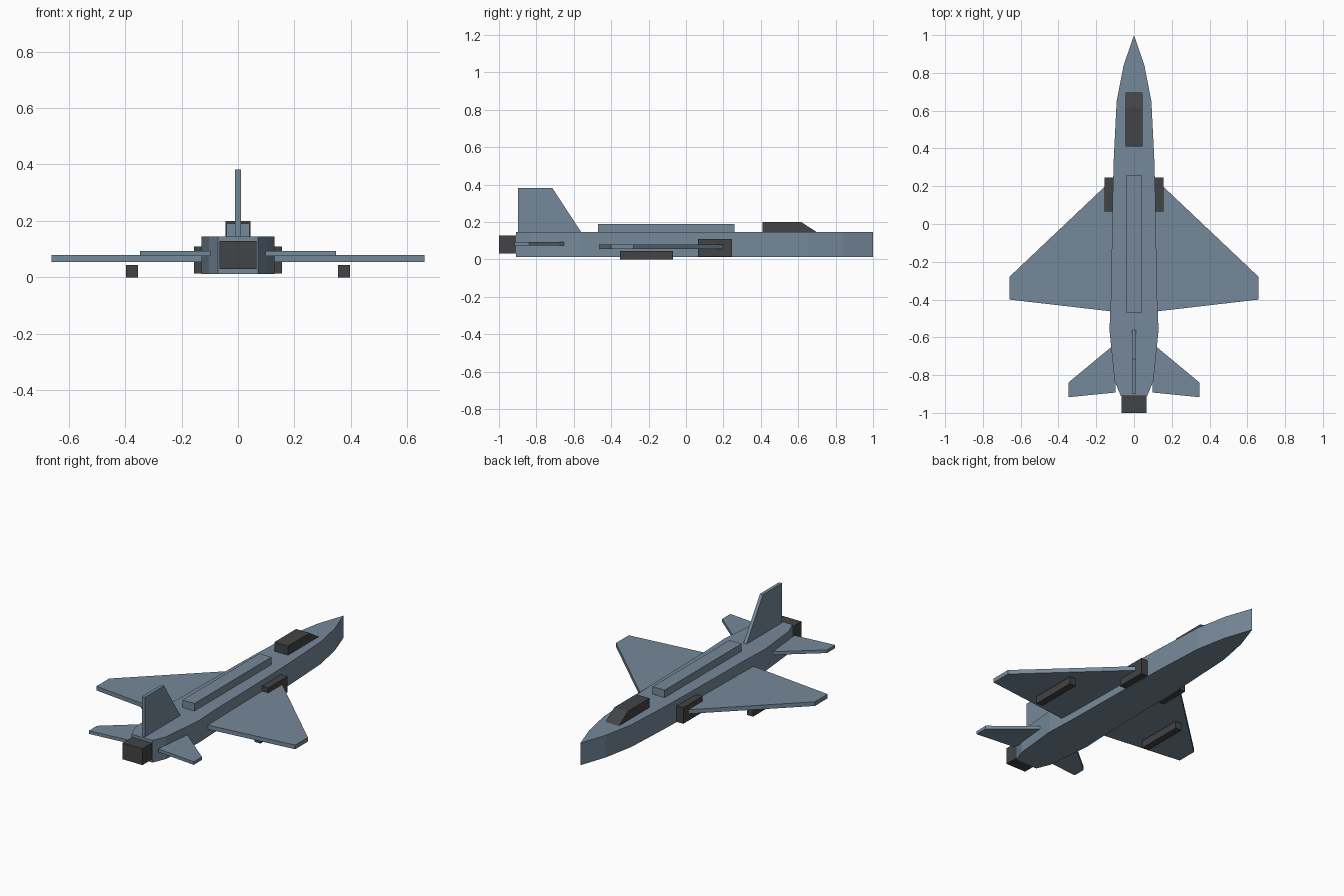
import bpy, bmesh
from mathutils import Vector

if "Cube" in bpy.data.objects:
    bpy.data.objects.remove(bpy.data.objects["Cube"])


def material(name, rgb):
    m = bpy.data.materials.new(name)
    m.diffuse_color = (*rgb, 1)
    m.use_nodes = True
    m.node_tree.nodes["Principled BSDF"].inputs["Base Color"].default_value = m.diffuse_color
    return m


blue = material("blue_grey", (0.18, 0.25, 0.32))
dark = material("dark_grey", (0.055, 0.057, 0.06))


def prism(name, points, axis, low, high, mat):
    """Extrude an outline along z (points are x, y) or x (points are y, z)."""
    def place(p, d):
        return Vector((p[0], p[1], d)) if axis == "z" else Vector((d, p[0], p[1]))
    bm = bmesh.new()
    a = [bm.verts.new(place(p, low)) for p in points]
    b = [bm.verts.new(place(p, high)) for p in points]
    bm.faces.new(a)
    bm.faces.new(b)
    for i in range(len(points)):
        j = (i + 1) % len(points)
        bm.faces.new((a[i], a[j], b[j], b[i]))
    bmesh.ops.recalc_face_normals(bm, faces=bm.faces)
    mesh = bpy.data.meshes.new(name)
    bm.to_mesh(mesh)
    bm.free()
    mesh.materials.append(mat)
    obj = bpy.data.objects.new(name, mesh)
    bpy.context.collection.objects.link(obj)
    return obj


def box(name, x, y, z, mat):
    return prism(name, [(x[0], y[0]), (x[1], y[0]), (x[1], y[1]), (x[0], y[1])],
                 "z", z[0], z[1], mat)


def both_sides(obj):
    obj.modifiers.new("mirror", "MIRROR").use_mirror_merge = False


# Fuselage: half outline reflected to the other side
half = [(0.055, 0.84), (0.092, 0.65), (0.107, 0.35), (0.113, 0.15),
        (0.122, -0.38), (0.13, -0.56), (0.103, -0.83), (0.07, -0.91)]
outline = [(0, 1.0)] + half + [(-x, y) for x, y in reversed(half)]
prism("fuselage", outline, "z", 0.012, 0.145, blue)

# Parts on the centre line
box("spine", (-0.04, 0.04), (-0.47, 0.26), (0.14, 0.19), blue)
box("exhaust", (-0.066, 0.066), (-1.0, -0.88), (0.03, 0.128), dark)
prism("tail_fin", [(-0.56, 0.14), (-0.56, 0.145), (-0.715, 0.382), (-0.897, 0.382),
                   (-0.897, 0.14)], "x", -0.01, 0.01, blue)
prism("canopy", [(0.41, 0.14), (0.70, 0.14), (0.70, 0.145), (0.615, 0.20),
                 (0.41, 0.20)], "x", -0.045, 0.045, dark)

# Mirrored parts
both_sides(prism("wing", [(0.10, 0.25), (0.66, -0.28), (0.66, -0.40), (0.10, -0.465)],
                 "z", 0.055, 0.08, blue))
both_sides(prism("tailplane", [(0.097, -0.632), (0.348, -0.84), (0.348, -0.917),
                               (0.097, -0.892)], "z", 0.075, 0.094, blue))
both_sides(box("intake", (0.09, 0.155), (0.065, 0.247), (0.014, 0.11), dark))
both_sides(box("underwing_store", (0.355, 0.396), (-0.352, -0.07), (0.0, 0.044), dark))
